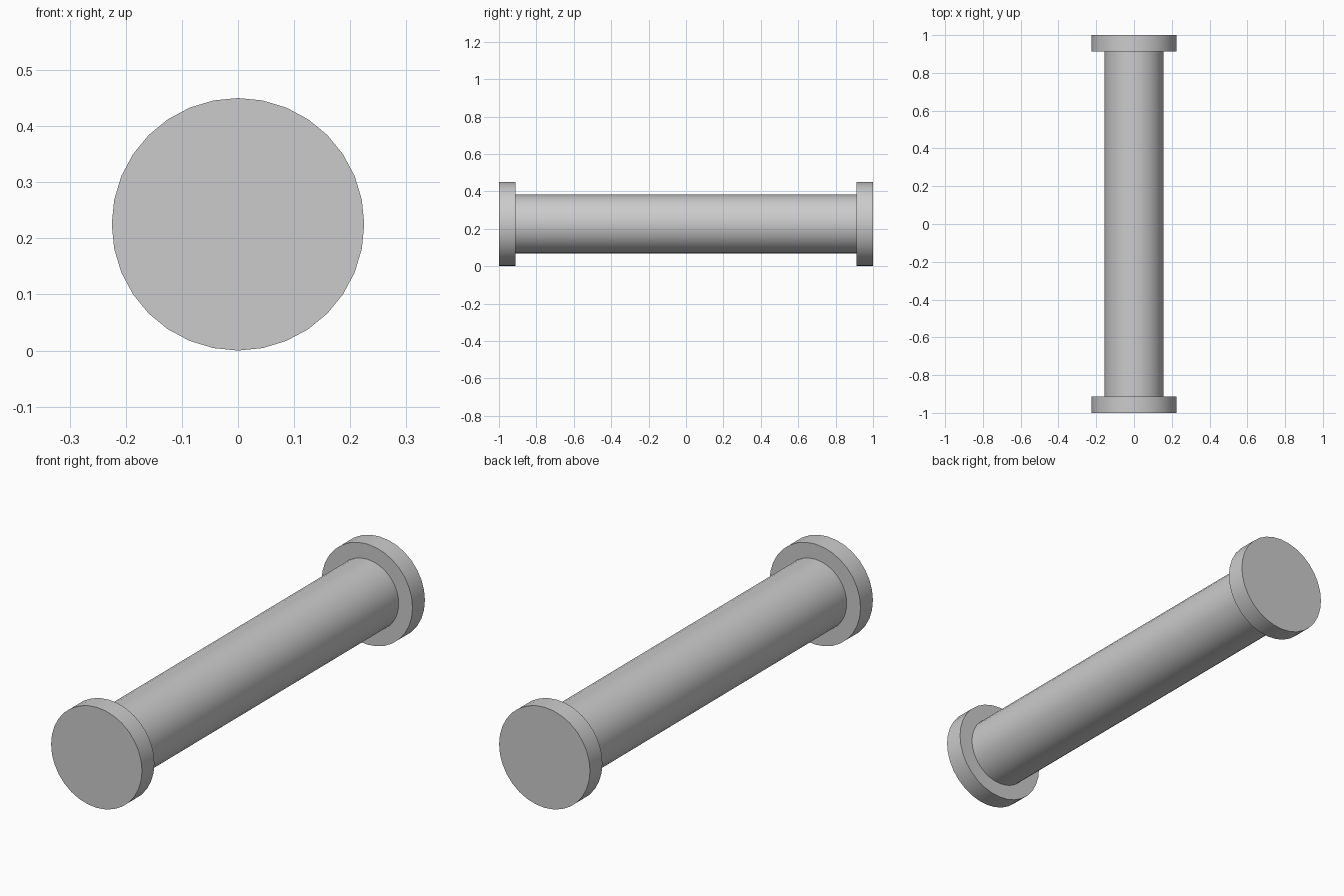
import bpy
from math import radians

if "Cube" in bpy.data.objects:
    bpy.data.objects.remove(bpy.data.objects["Cube"])

AXIS_Z = 0.225      # height of the spindle axis
FLANGE_R = 0.225
SHAFT_R = 0.157
INNER = 0.912       # y where each flange begins


def cylinder_along_y(name, radius, y0, y1):
    bpy.ops.mesh.primitive_cylinder_add(
        vertices=32, radius=radius, depth=y1 - y0,
        location=(0, (y0 + y1) / 2, AXIS_Z), rotation=(radians(90), 0, 0))
    obj = bpy.context.object
    obj.name = name
    bpy.ops.object.transform_apply(location=False, rotation=True, scale=True)
    bpy.ops.object.shade_smooth_by_angle(angle=radians(30))
    return obj


# Central shaft
cylinder_along_y("shaft", SHAFT_R, -INNER, INNER)

# End flanges
cylinder_along_y("front_flange", FLANGE_R, -1.0, -INNER)
cylinder_along_y("back_flange", FLANGE_R, INNER, 1.0)
